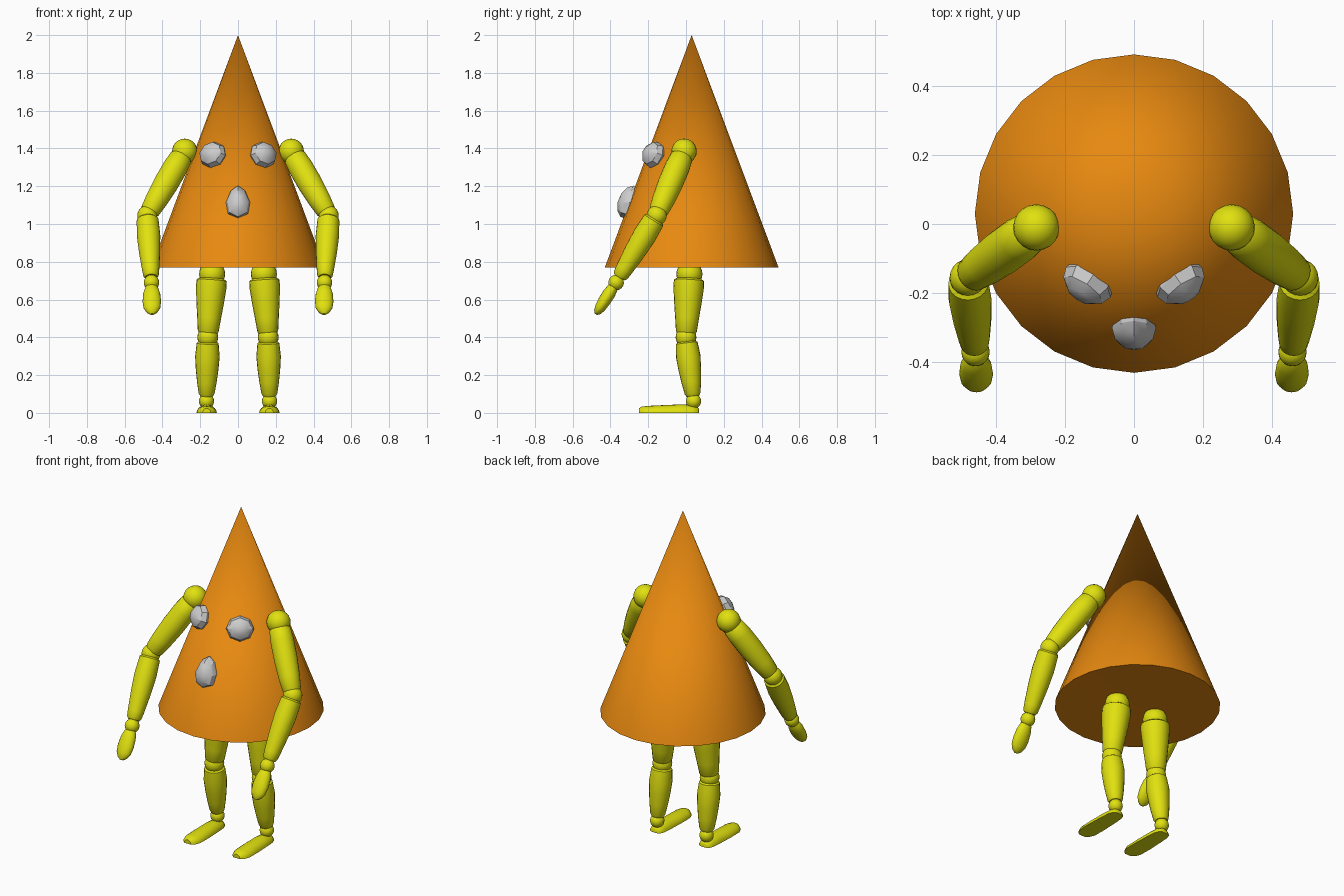
import bpy, bmesh, math
from mathutils import Vector, Matrix

if "Cube" in bpy.data.objects:
    bpy.data.objects.remove(bpy.data.objects["Cube"])


def material(name, rgb):
    m = bpy.data.materials.new(name)
    m.diffuse_color = (*rgb, 1)
    m.use_nodes = True
    m.node_tree.nodes["Principled BSDF"].inputs["Base Color"].default_value = m.diffuse_color
    return m


ORANGE = material("orange", (0.8, 0.25, 0.005))
YELLOW = material("yellow", (0.75, 0.75, 0.005))


def finish(name, bm, mat=None, mirror=False, angle=40):
    bmesh.ops.recalc_face_normals(bm, faces=bm.faces)
    me = bpy.data.meshes.new(name)
    bm.to_mesh(me)
    bm.free()
    ob = bpy.data.objects.new(name, me)
    bpy.context.collection.objects.link(ob)
    if mat:
        me.materials.append(mat)
    if mirror:
        ob.modifiers.new("mirror", 'MIRROR').use_mirror_merge = False
    bpy.ops.object.select_all(action='DESELECT')
    ob.select_set(True)
    bpy.context.view_layer.objects.active = ob
    bpy.ops.object.shade_smooth_by_angle(angle=math.radians(angle))
    return ob


def loft(name, a, b, profile, n=20, ground=False):
    """Rings of (position along a-b, half width, half depth), mirrored in x."""
    a, b = Vector(a), Vector(b)
    d = (b - a).normalized()
    u = Vector((1, 0, 0))
    u = (u - d * u.dot(d)).normalized()
    v = d.cross(u)
    bm = bmesh.new()
    rings = []
    for t, ru, rv in profile:
        c = a.lerp(b, t)
        ring = []
        for i in range(n):
            w = 2 * math.pi * i / n
            p = c + u * ru * math.cos(w) + v * rv * math.sin(w)
            if ground:
                p.z = max(p.z, 0)
            ring.append(bm.verts.new(p))
        rings.append(ring)
    for r, s in zip(rings, rings[1:]):
        for i in range(n):
            j = (i + 1) % n
            bm.faces.new((r[i], r[j], s[j], s[i]))
    bm.faces.new(rings[0])
    bm.faces.new(rings[-1])
    return finish(name, bm, YELLOW, True)


def limb(name, a, b, radii):
    loft(name, a, b, [(t, r, r) for t, r in radii])


def joint(name, c, r):
    bm = bmesh.new()
    bmesh.ops.create_uvsphere(bm, u_segments=20, v_segments=12, radius=r,
                              matrix=Matrix.Translation(c))
    finish(name, bm, YELLOW, True)


# Cone body with 24 sides and a ringed underside
bm = bmesh.new()
N = 24
apex = bm.verts.new((0, 0.03, 2))
rings = [[bm.verts.new((r * math.cos(2 * math.pi * i / N),
                        0.03 + r * math.sin(2 * math.pi * i / N), z))
          for i in range(N)] for r, z in ((0.46, 0.77), (0.24, 0.775))]
centre = bm.verts.new((0, 0.03, 0.775))
for i in range(N):
    j = (i + 1) % N
    bm.faces.new((apex, rings[0][i], rings[0][j]))
    bm.faces.new((rings[0][i], rings[1][i], rings[1][j], rings[0][j]))
    bm.faces.new((rings[1][i], centre, rings[1][j]))
finish("cone_body", bm, ORANGE)

# Eyes: faceted domes sitting on the cone
bm = bmesh.new()
bmesh.ops.create_uvsphere(bm, u_segments=8, v_segments=6, radius=1)
turn = Matrix.Rotation(math.atan2(0.135, 0.2), 4, 'Z')
tilt = Matrix.Rotation(math.radians(-20.5), 4, 'X')
bm.transform(Matrix.Translation((0.132, -0.168, 1.365)) @ turn @ tilt
             @ Matrix.Diagonal((0.078, 0.06, 0.072, 1))
             @ Matrix.Rotation(math.pi / 2, 4, 'X'))
finish("eye", bm, None, True, 30)

# Nose: pear-shaped dome, wider at the bottom
bm = bmesh.new()
bmesh.ops.create_uvsphere(bm, u_segments=8, v_segments=6, radius=1)
bm.transform(Matrix.Rotation(math.pi / 2, 4, 'X'))
for v in bm.verts:
    v.co.x *= 0.064 - 0.016 * v.co.z
    v.co.y = v.co.y * 0.062 - 0.3 + 0.02 * v.co.z
    v.co.z = 1.115 + 0.088 * v.co.z
finish("nose", bm, None, False, 30)

# Arms
shoulder, elbow = (0.282, -0.01, 1.385), (0.48, -0.155, 1.045)
wrist, fingertip = (0.458, -0.37, 0.69), (0.455, -0.477, 0.522)
joint("shoulder", shoulder, 0.067)
limb("upper_arm", shoulder, elbow,
     [(0.06, 0.045), (0.1, 0.06), (0.25, 0.066), (0.5, 0.066), (0.75, 0.06),
      (0.92, 0.052), (0.96, 0.042)])
joint("elbow", elbow, 0.053)
limb("forearm", elbow, wrist,
     [(0.04, 0.045), (0.07, 0.058), (0.3, 0.062), (0.55, 0.056), (0.8, 0.046),
      (0.89, 0.041), (0.92, 0.032)])
joint("wrist", wrist, 0.041)
loft("hand", wrist, fingertip,
     [(0.08, 0.02, 0.018), (0.16, 0.034, 0.028), (0.35, 0.045, 0.034),
      (0.6, 0.049, 0.033), (0.8, 0.044, 0.028), (0.93, 0.029, 0.02),
      (1, 0.01, 0.007)])

# Legs
hip, knee, ankle = (0.137, 0.018, 0.735), (0.16, 0.0, 0.4), (0.167, 0.04, 0.062)
joint("hip", hip, 0.069)
limb("thigh", hip, knee,
     [(0.06, 0.06), (0.1, 0.08), (0.2, 0.081), (0.45, 0.073), (0.7, 0.063),
      (0.91, 0.055), (0.95, 0.045)])
joint("knee", knee, 0.055)
limb("shin", knee, ankle,
     [(0.06, 0.045), (0.09, 0.058), (0.3, 0.065), (0.5, 0.06), (0.7, 0.052),
      (0.88, 0.042), (0.92, 0.034)])
joint("ankle", ankle, 0.04)
loft("foot", (0.166, 0.07, 0), (0.166, -0.25, 0),
     [(0, 0.02, 0.02), (0.03, 0.036, 0.032), (0.12, 0.046, 0.042),
      (0.3, 0.05, 0.045), (0.6, 0.054, 0.041), (0.85, 0.053, 0.037),
      (0.95, 0.04, 0.033), (1, 0.022, 0.024)], 20, True)
